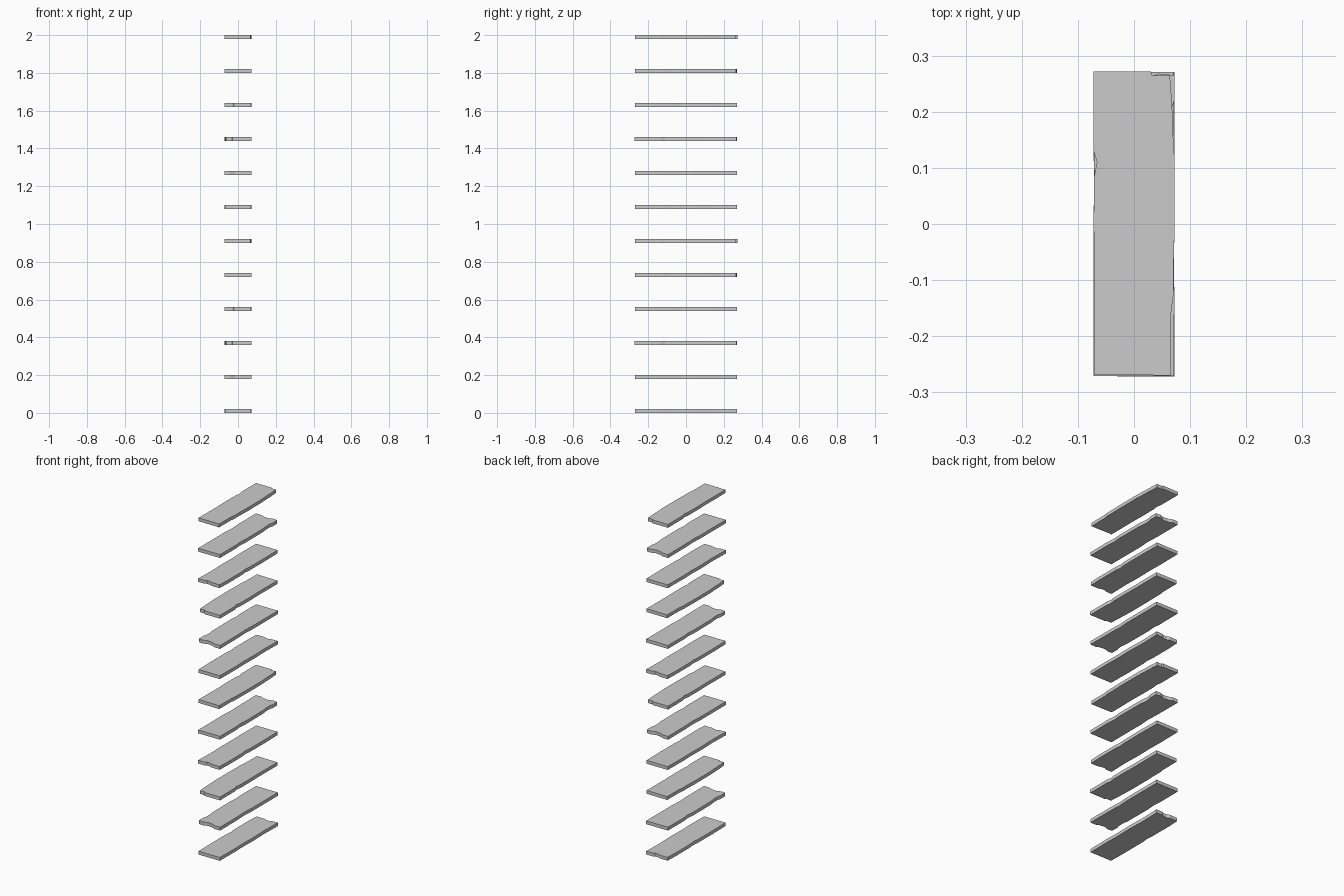
import bpy, bmesh, math

THICK = 0.02
STEP = (2.0 - THICK) / 11

# Three worn plank outlines (counter-clockwise); each is also reused turned 180 degrees
OUTLINES = [
    [(-.071, -.268), (.065, -.27), (.066, -.16), (.070, -.13), (.070, -.09), (.072, -.02), (.072, .12),
     (.069, .17), (.068, .21), (.064, .265), (.032, .265), (.030, .272), (-.072, .272),
     (-.072, .13), (-.066, .11), (-.071, .085), (-.072, 0), (-.070, -.1), (-.071, -.17)],
    [(-.072, -.271), (.071, -.271), (.072, -.12), (.068, -.08), (.072, -.03), (.071, .13),
     (.066, .18), (.067, .205), (.072, .22), (.072, .265), (.045, .268), (.015, .258),
     (-.015, .262), (-.035, .271), (-.072, .271), (-.071, .1), (-.068, .03), (-.072, -.03)],
    [(-.072, -.271), (-.03, -.270), (-.02, -.263), (.005, -.265), (.015, -.271), (.068, -.271),
     (.071, -.2), (.071, -.06), (.067, -.03), (.071, .01), (.072, .14), (.070, .271),
     (-.070, .271), (-.072, .12), (-.070, .06), (-.072, -.05), (-.069, -.15)],
]


def plank(name, outline, z, turned):
    s = -1 if turned else 1
    bm = bmesh.new()
    face = bm.faces.new([bm.verts.new((s * x, s * y, z)) for x, y in outline])
    up = bmesh.ops.extrude_face_region(bm, geom=[face])["geom"]
    bmesh.ops.translate(bm, vec=(0, 0, THICK),
                        verts=[v for v in up if isinstance(v, bmesh.types.BMVert)])
    bmesh.ops.recalc_face_normals(bm, faces=bm.faces)
    mesh = bpy.data.meshes.new(name)
    bm.to_mesh(mesh)
    bm.free()
    bpy.context.collection.objects.link(bpy.data.objects.new(name, mesh))


# Floating treads, counted from the top down
for i in range(12):
    plank(f"plank_{i + 1:02d}", OUTLINES[i % 3], (11 - i) * STEP, (i // 3) % 2 == 1)
